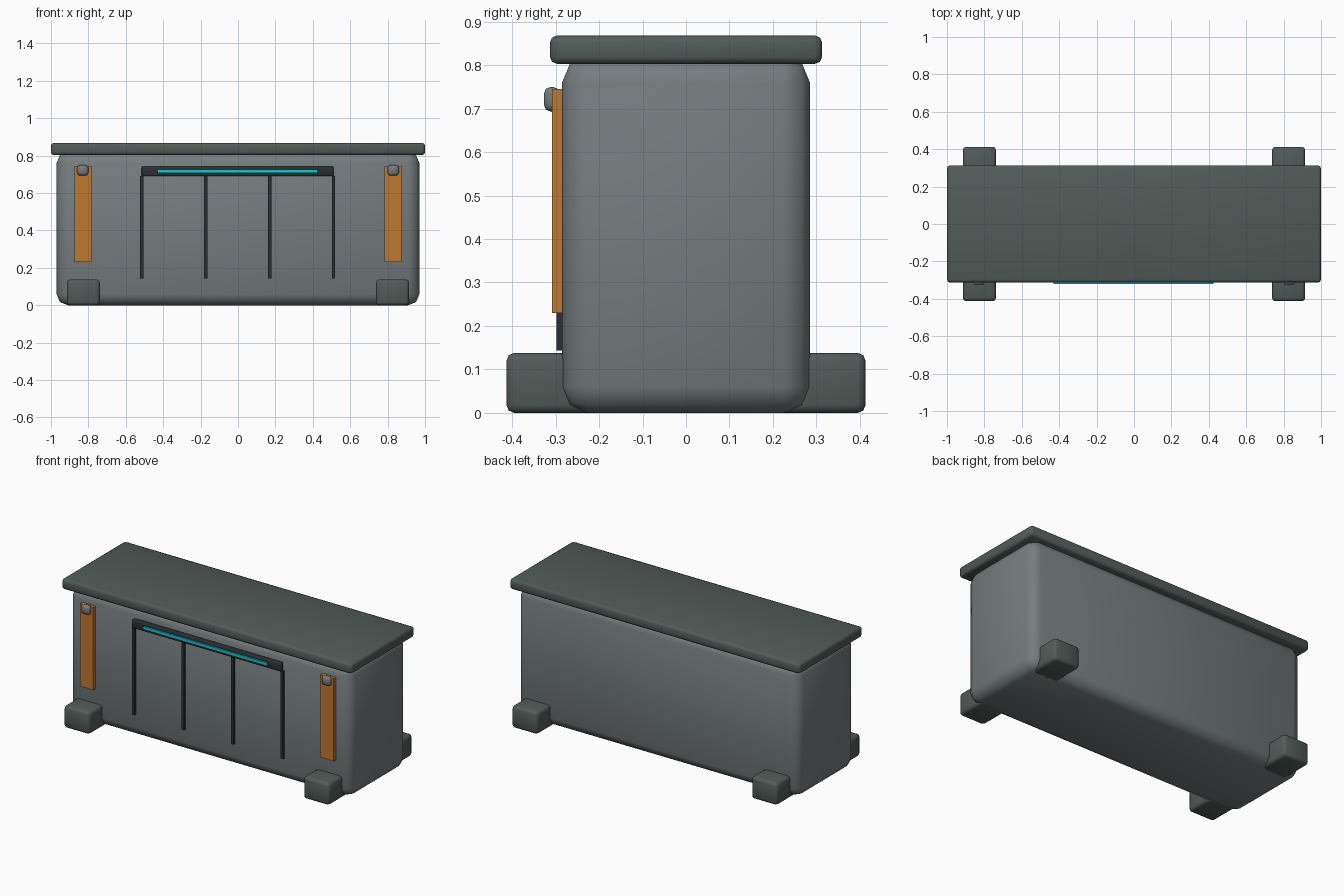
import bpy, bmesh, math

if "Cube" in bpy.data.objects:
    bpy.data.objects.remove(bpy.data.objects["Cube"])


def mat(name, rgb):
    m = bpy.data.materials.new(name)
    lin = [c / 12.92 if c <= 0.04045 else ((c + 0.055) / 1.055) ** 2.4 for c in rgb]
    m.diffuse_color = (*lin, 1)
    m.use_nodes = True
    m.node_tree.nodes["Principled BSDF"].inputs["Base Color"].default_value = m.diffuse_color
    return m


GREY = mat("steel_grey", (0.46, 0.49, 0.50))
GREEN = mat("dark_green_grey", (0.32, 0.36, 0.35))
DARK = mat("charcoal", (0.17, 0.18, 0.20))
ORANGE = mat("orange_strap", (0.75, 0.47, 0.19))
CYAN = mat("cyan_light", (0.12, 0.76, 0.83))
METAL = mat("buckle_grey", (0.46, 0.48, 0.49))


def box(name, x, y, z, material, bevel=0.0, segments=2):
    """Box from (min, max) ranges, with optional rounded edges."""
    bm = bmesh.new()
    bmesh.ops.create_cube(bm, size=1)
    for v in bm.verts:
        for i, (a, b) in enumerate((x, y, z)):
            v.co[i] = a if v.co[i] < 0 else b
    me = bpy.data.meshes.new(name)
    if bevel:
        bmesh.ops.bevel(bm, geom=bm.edges[:], offset=bevel, segments=segments,
                        profile=0.5, affect='EDGES')
    bm.to_mesh(me)
    bm.free()
    me.materials.append(material)
    ob = bpy.data.objects.new(name, me)
    bpy.context.collection.objects.link(ob)
    if bevel:
        bpy.ops.object.select_all(action='DESELECT')
        ob.select_set(True)
        bpy.context.view_layer.objects.active = ob
        bpy.ops.object.shade_smooth_by_angle(angle=math.radians(50))
    return ob


# Main chest and overhanging lid
box("chest_body", (-0.97, 0.97), (-0.285, 0.285), (0, 0.82), GREY, 0.06)
box("lid", (-1, 1), (-0.313, 0.313), (0.803, 0.868), GREEN, 0.016)

for side, sx in (("left", -1), ("right", 1)):
    def span(a, b):
        return tuple(sorted((a * sx, b * sx)))

    # Feet at the four corners
    for end, sy in (("front", -1), ("back", 1)):
        box(f"foot_{end}_{side}", span(0.738, 0.915),
            tuple(sorted((0.20 * sy, 0.413 * sy))), (0, 0.138), GREEN, 0.018)

    # Strap with its buckle
    box(f"strap_{side}", span(0.783, 0.875), (-0.308, -0.284), (0.23, 0.745), ORANGE)
    box(f"buckle_{side}", span(0.80, 0.86), (-0.327, -0.29), (0.693, 0.75), METAL, 0.016)

# Front panel ribs, header bar and light strip
for i in range(4):
    cx = -0.514 + i * 0.3415
    box(f"panel_rib_{i + 1}", (cx - 0.009, cx + 0.009), (-0.298, -0.28), (0.143, 0.692), DARK)
box("header_bar", (-0.515, 0.511), (-0.311, -0.28), (0.69, 0.742), DARK, 0.006)
box("light_strip", (-0.43, 0.425), (-0.32, -0.305), (0.707, 0.726), CYAN)
